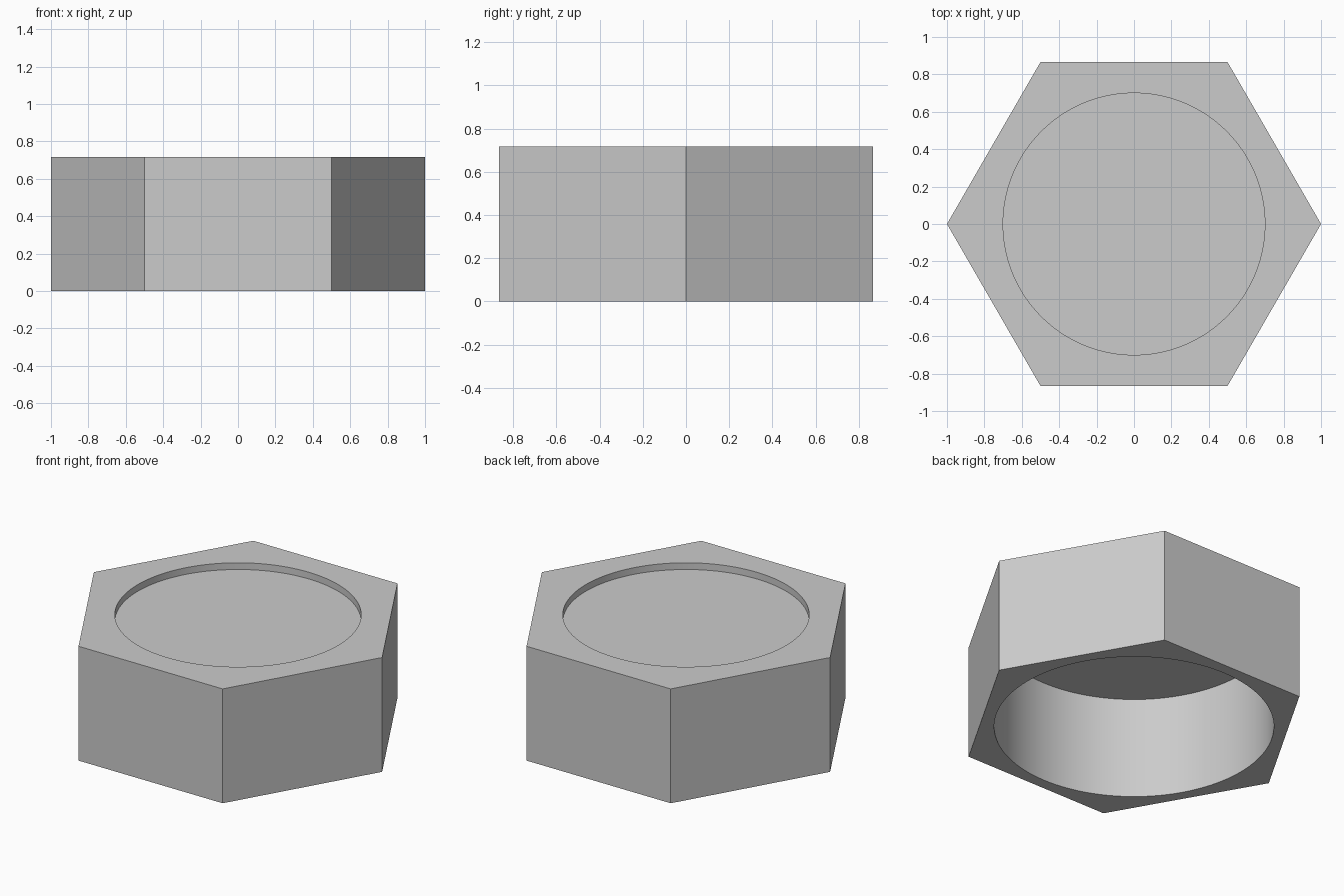
import bpy
import math

if "Cube" in bpy.data.objects:
    bpy.data.objects.remove(bpy.data.objects["Cube"], do_unlink=True)

HEIGHT = 0.717
WEB_TOP = 0.675      # floor of the shallow top recess
WEB_BOTTOM = 0.637   # ceiling of the deep underside bore

grey = bpy.data.materials.new("plain_grey")
grey.use_nodes = True
colour = (0.6, 0.6, 0.6, 1)
grey.diffuse_color = colour
grey.node_tree.nodes["Principled BSDF"].inputs["Base Color"].default_value = colour


def prism(name, sides, radius, z0, z1):
    """Upright prism with a corner on the +x axis."""
    ring = [(radius * math.cos(math.tau * i / sides),
             radius * math.sin(math.tau * i / sides)) for i in range(sides)]
    verts = [(x, y, z) for z in (z0, z1) for x, y in ring]
    faces = [tuple(reversed(range(sides))), tuple(range(sides, 2 * sides))]
    for i in range(sides):
        j = (i + 1) % sides
        faces.append((i, j, j + sides, i + sides))
    mesh = bpy.data.meshes.new(name)
    mesh.from_pydata(verts, [], faces)
    mesh.materials.append(grey)
    obj = bpy.data.objects.new(name, mesh)
    bpy.context.collection.objects.link(obj)
    return obj


# Hexagonal body
body = prism("hexagonal_body", 6, 1.0, 0, HEIGHT)
bpy.context.view_layer.objects.active = body
body.select_set(True)

# Shallow recess on top and wider deep bore underneath, leaving a thin web
for name, radius, z0, z1 in (("top_recess", 0.70, WEB_TOP, 1.0),
                             ("underside_bore", 0.795, -0.3, WEB_BOTTOM)):
    cutter = prism(name, 128, radius, z0, z1)
    cutter.hide_render = True
    cut = body.modifiers.new(name, "BOOLEAN")
    cut.operation = "DIFFERENCE"
    cut.solver = "EXACT"
    cut.object = cutter
    bpy.ops.object.modifier_apply(modifier=cut.name)
    bpy.data.objects.remove(cutter, do_unlink=True)

# Smooth round walls, crisp edges elsewhere
bpy.ops.object.shade_smooth_by_angle(angle=math.radians(30))
